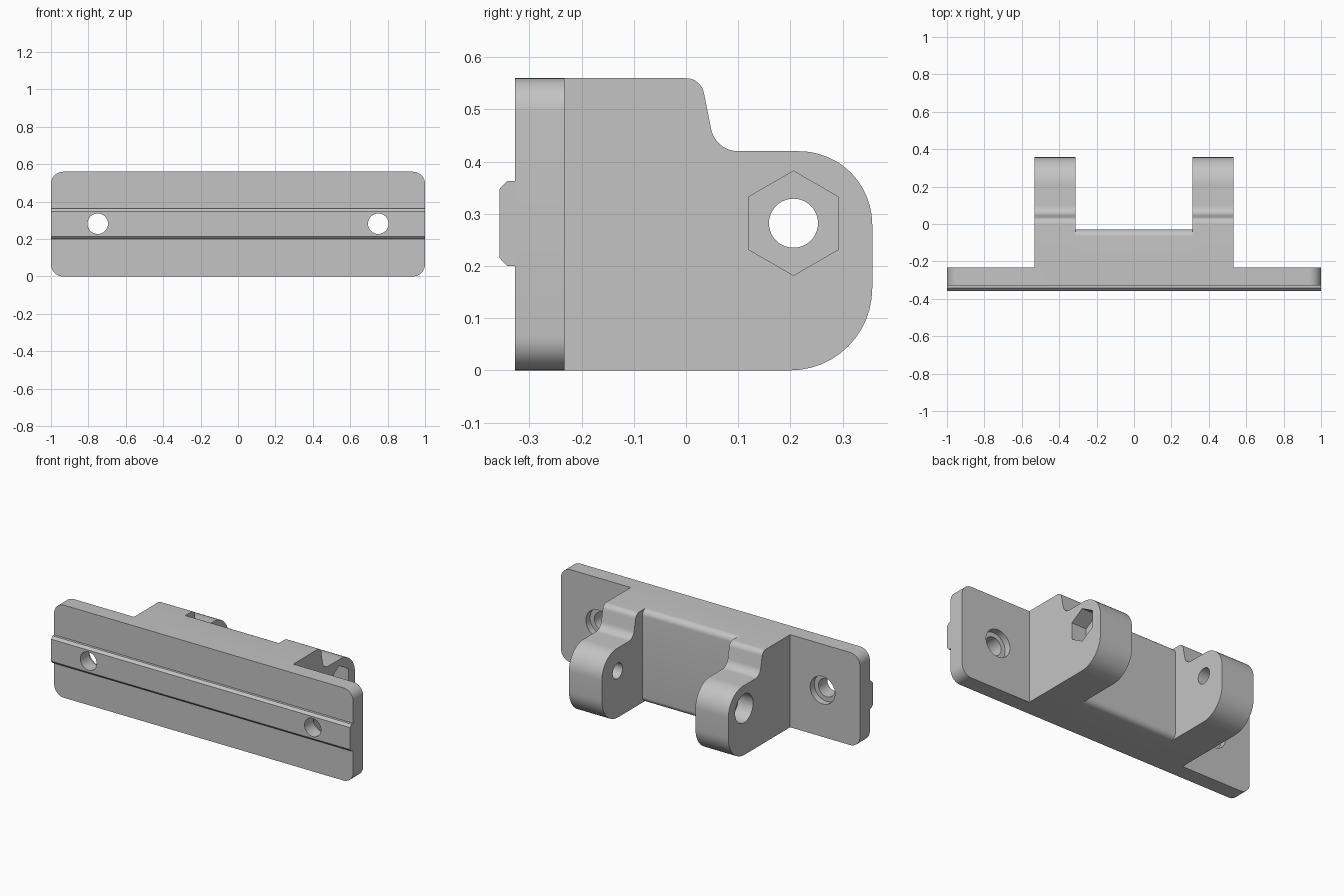
import bpy, bmesh
from math import cos, sin, radians

default = bpy.data.objects.get("Cube")
if default:
    bpy.data.objects.remove(default, do_unlink=True)

# Single grey material
grey = bpy.data.materials.new("plain grey")
grey.use_nodes = True
colour = (0.55, 0.55, 0.55, 1)
grey.diffuse_color = colour
grey.node_tree.nodes["Principled BSDF"].inputs["Base Color"].default_value = colour


def arc(cx, cz, r, start, end, n=10):
    angles = [radians(start + (end - start) * i / n) for i in range(n + 1)]
    return [(cx + r * cos(a), cz + r * sin(a)) for a in angles]


def circle(cx, cz, r, n=40, start=0):
    return arc(cx, cz, r, start, start + 360, n)[:-1]


def prism(name, profile, axis, lo, hi):
    """Extrude a (y, z) profile along x, or an (x, z) profile along y."""
    place = (lambda u, v, d: (d, u, v)) if axis == "x" else (lambda u, v, d: (u, d, v))
    bm = bmesh.new()
    face = bm.faces.new([bm.verts.new(place(u, v, lo)) for u, v in profile])
    new = bmesh.ops.extrude_face_region(bm, geom=[face])["geom"]
    shift = place(0, 0, hi - lo)
    bmesh.ops.translate(bm, vec=shift, verts=[g for g in new if isinstance(g, bmesh.types.BMVert)])
    bmesh.ops.recalc_face_normals(bm, faces=bm.faces)
    mesh = bpy.data.meshes.new(name)
    bm.to_mesh(mesh)
    bm.free()
    mesh.materials.append(grey)
    obj = bpy.data.objects.new(name, mesh)
    bpy.context.collection.objects.link(obj)
    return obj


def activate(obj):
    bpy.ops.object.select_all(action="DESELECT")
    obj.select_set(True)
    bpy.context.view_layer.objects.active = obj


def cut(obj, profile, axis, lo, hi):
    cutter = prism("cutter", profile, axis, lo, hi)
    cutter.hide_render = True
    activate(obj)
    mod = obj.modifiers.new("cut", "BOOLEAN")
    mod.operation = "DIFFERENCE"
    mod.solver = "EXACT"
    mod.object = cutter
    bpy.ops.object.modifier_apply(modifier=mod.name)
    bpy.data.objects.remove(cutter, do_unlink=True)


HEIGHT, MID = 0.56, 0.282
FRONT, BACK = -0.328, -0.233
LUG_IN, LUG_OUT = 0.313, 0.533

# Mounting plate with rounded corners
r = 0.065
plate_shape = (arc(1 - r, HEIGHT - r, r, 0, 90) + arc(r - 1, HEIGHT - r, r, 90, 180)
               + arc(r - 1, r, r, 180, 270) + arc(1 - r, r, r, 270, 360))
plate = prism("mounting_plate", plate_shape, "y", FRONT, BACK)

# Chamfered locating rail along the front
rail_shape = [(FRONT, 0.2), (-0.343, 0.2), (-0.357, 0.215),
              (-0.357, 0.348), (-0.343, 0.363), (FRONT, 0.363)]
rail = prism("front_rail", rail_shape, "x", -1, 1)

# Screw holes through plate and rail, counterbored at the back
for x in (-0.75, 0.75):
    for part in (plate, rail):
        cut(part, circle(x, MID, 0.055), "y", -0.5, 0)
    cut(plate, circle(x, MID, 0.083), "y", BACK - 0.04, 0)

# Centre block with rounded back edges
f = 0.035
block_shape = ([(BACK, 0)] + arc(-0.03 - f, f, f, -90, 0, 8)
               + arc(-0.03 - f, HEIGHT - f, f, 0, 90, 8) + [(BACK, HEIGHT)])
block = prism("centre_block", block_shape, "x", -LUG_IN, LUG_IN)

# Pivot lugs with a stepped, rounded outline
lug_shape = ([(BACK, 0)] + arc(0.2, 0.157, 0.157, -90, 0, 12)
             + arc(0.217, 0.28, 0.14, 0, 90, 12)
             + arc(0.1, 0.473, 0.053, 270, 188, 10)
             + arc(0, 0.525, 0.035, 8, 90, 8) + [(BACK, HEIGHT)])
PY = 0.206
right_lug = prism("right_lug", lug_shape, "x", -LUG_OUT, -LUG_IN)
left_lug = prism("left_lug", lug_shape, "x", LUG_IN, LUG_OUT)
for lug in (right_lug, left_lug):
    cut(lug, circle(PY, MID, 0.047), "x", -0.7, 0.7)

# Hexagonal nut pocket on one lug, round bolt-head pocket on the other
cut(left_lug, circle(PY, MID, 0.1, 6, 90), "x", LUG_OUT - 0.1, 0.7)
cut(right_lug, circle(PY, MID, 0.086), "x", -0.7, 0.1 - LUG_OUT)

for part in (plate, rail, block, right_lug, left_lug):
    activate(part)
    bpy.ops.object.shade_smooth_by_angle(angle=radians(30))
